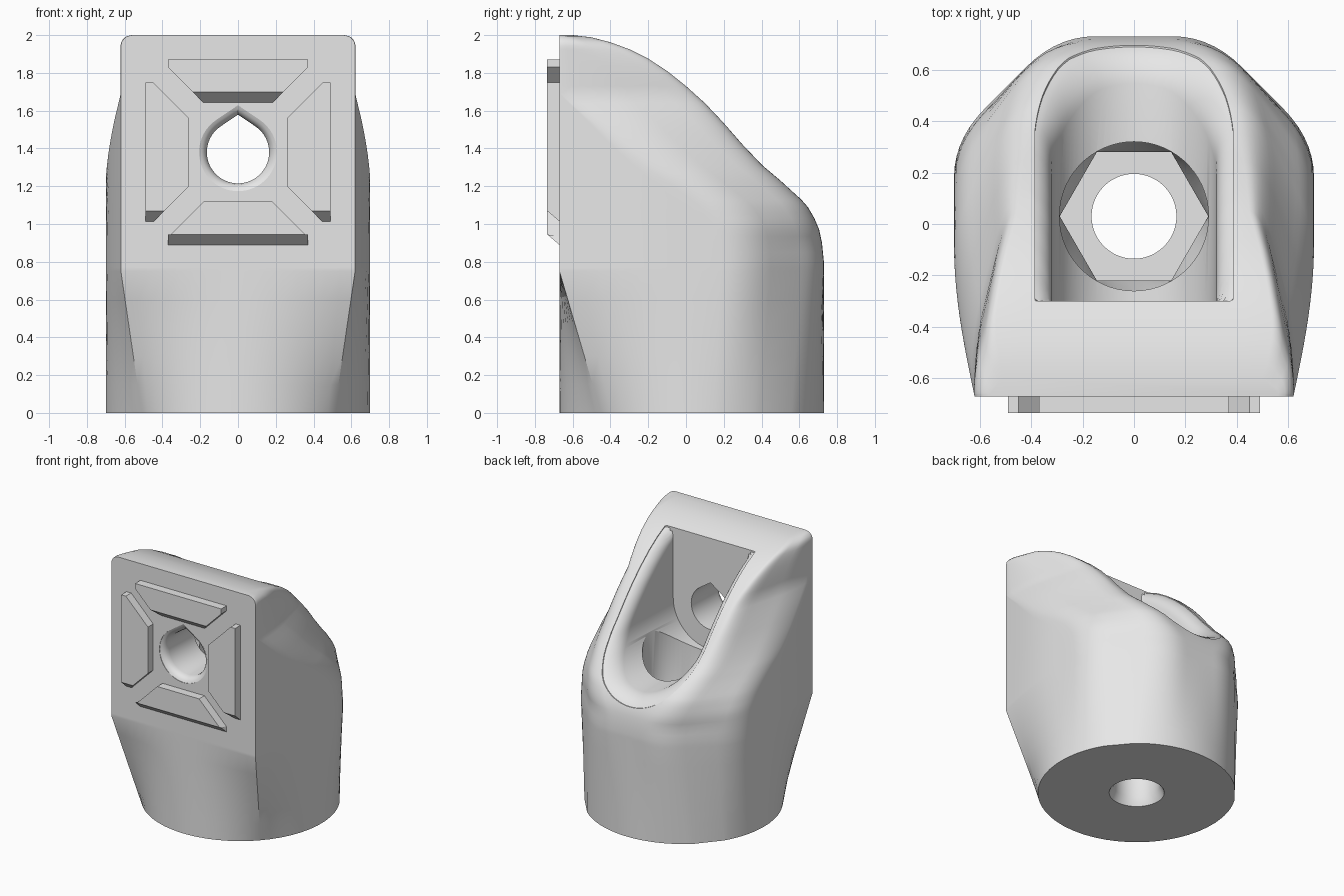
import bpy, bmesh
from math import sin, cos, pi, sqrt, radians, hypot
from mathutils import Vector

cube = bpy.data.objects.get("Cube")
if cube:
    bpy.data.objects.remove(cube, do_unlink=True)

grey = bpy.data.materials.new("plain_grey")
grey.use_nodes = True
grey.diffuse_color = (0.8, 0.8, 0.8, 1)
grey.node_tree.nodes["Principled BSDF"].inputs["Base Color"].default_value = (0.8, 0.8, 0.8, 1)

FRONT = -0.67
CY = 0.03          # axis of the vertical bolt
HOLE_Z = 1.38      # axis of the front bolt
TURN = [2 * pi * i / 60 for i in range(60)]

# back profile as (z, y)
PROFILE = [(0.8, .73), (0.9, .72), (0.97, .705), (1.03, .68), (1.09, .645), (1.13, .61),
           (1.23, .5), (1.31, .405), (1.42, .3), (1.54, .195), (1.64, .1), (1.73, 0),
           (1.81, -.1), (1.875, -.2), (1.925, -.3), (1.962, -.4), (1.988, -.5), (2.0, -.6)]


def lerp(a, b, t):
    return a + (b - a) * t


def table(z, pts):
    """Piecewise linear lookup."""
    if z <= pts[0][0]:
        return pts[0][1]
    for (z0, v0), (z1, v1) in zip(pts, pts[1:]):
        if z <= z1:
            return lerp(v0, v1, (z - z0) / (z1 - z0))
    return pts[-1][1]


def back_y(z):
    return table(z, PROFILE)


def loft(name, rings):
    """Skin a stack of closed rings and cap both ends."""
    bm = bmesh.new()
    vs = [[bm.verts.new(p) for p in ring] for ring in rings]
    n = len(vs[0])
    for a, b in zip(vs, vs[1:]):
        for i in range(n):
            j = (i + 1) % n
            bm.faces.new((a[i], a[j], b[j], b[i]))
    bm.faces.new(vs[0][::-1])
    bm.faces.new(vs[-1])
    bmesh.ops.remove_doubles(bm, verts=bm.verts[:], dist=1e-5)
    bmesh.ops.recalc_face_normals(bm, faces=bm.faces[:])
    mesh = bpy.data.meshes.new(name)
    bm.to_mesh(mesh)
    bm.free()
    mesh.materials.append(grey)
    obj = bpy.data.objects.new(name, mesh)
    bpy.context.collection.objects.link(obj)
    return obj


def quad_curve(a, b, c, n):
    return [a.lerp(b, i / n).lerp(b.lerp(c, i / n), i / n) for i in range(n + 1)]


# ---- body: horizontal sections, from a round foot to a squared block ----
def section(z):
    yb = back_y(z)
    fx = 0.62
    if z > 1.94:
        fx = 0.56 + sqrt(max(0, 0.06 ** 2 - (z - 1.94) ** 2))
    ys = max(-0.66, yb - 0.55 - 0.25 * max(0, z - 1))

    def side_x(y):
        return fx + 0.08 * sin(pi / 2 * min(1, (y - FRONT) / 0.6))

    w = side_x(ys)
    c = table(z, [(0.9, .4), (1.3, .22), (2.0, .05)])
    start, end = Vector((w, ys)), Vector((w - 1.375 * c, yb))
    v1, v2 = Vector((w, lerp(yb, ys, 0.73))), Vector((w - c, yb))
    half = [Vector((fx * i / 8, FRONT)) for i in range(8)]
    for i in range(8):
        y = lerp(FRONT, ys, i / 8)
        half.append(Vector((side_x(y), y)))
    half += quad_curve(start, v1, v1.lerp(v2, 0.3), 7)
    half += quad_curve(v1.lerp(v2, 0.7), v2, end, 7)
    half += [end.lerp(Vector((0, yb)), i / 5) for i in range(1, 6)]
    return half + [Vector((-p.x, p.y)) for p in half[-2:0:-1]]


def foot_point(p):
    d = Vector((p.x * 1.2, p.y - CY)).normalized() * 0.7
    return Vector((d.x, d.y + CY))


rings = []
block = section(0.75)
for k in range(6):
    rings.append([(*foot_point(p).lerp(p, k / 5), 0.15 * k) for p in block])
heights = [0.77]
for (z0, _), (z1, _) in zip(PROFILE, PROFILE[1:]):
    heights += [z0, (z0 + z1) / 2]
for z in heights + [2.0]:
    rings.append([(p.x, p.y, z) for p in section(z)])
body = loft("body", rings)

# ---- pocket cutter: U-shaped channel with a rounded rim ----
R = 0.32
FILLET = 0.1


def u_ring(offset, depth=None, fixed=None):
    r = R + offset
    pts = [(r, 2.2 - 0.82 * i / 40) for i in range(40)]
    pts += [(r * cos(a), HOLE_Z - r * sin(a)) for a in [pi * i / 40 for i in range(41)]]
    pts += [(-r, 2.2 - 0.82 * i / 40) for i in range(39, -1, -1)]
    ring = []
    for x, z in pts:
        y = fixed
        if fixed is None:
            slope = (back_y(z + 0.04) - back_y(z - 0.04)) / 0.08
            y = max(-0.3, back_y(z) - depth * hypot(1, slope))
        ring.append((x, y, z))
    return ring


def round_over(depth, r):
    return r - sqrt(max(0, r * r - (r - depth) ** 2))


steps = [FILLET * f for f in (1, .8, .62, .46, .32, .2, .12, .06)]
rings = [u_ring(0, fixed=-0.3)]
rings += [u_ring(round_over(d, FILLET), depth=d) for d in steps]
rings.append(u_ring(round_over(steps[-1], FILLET), fixed=1.2))
pocket = loft("pocket_cutter", rings)


# ---- vertical bolt cutter: chamfered hole, hex seat, round counterbore ----
def circle(r):
    return lambda a: r


def hexagon(a):
    return 0.25 / cos(a % (pi / 3) - pi / 6)


stack = [(-0.05, circle(.195)), (0, circle(.195)), (0.06, circle(.165)), (0.35, circle(.165)),
         (0.35, hexagon), (0.72, hexagon), (0.8, circle(.29)), (1.3, circle(.29))]
bolt = loft("bolt_cutter", [[(f(a) * cos(a), CY + f(a) * sin(a), z) for a in TURN]
                            for z, f in stack])


# ---- front hole cutter: teardrop with a rounded mouth ----
def teardrop(r, y):
    ring, tip = [], radians(34)
    for a in TURN:
        off = abs(a - pi / 2)
        d = r / cos(tip - off) if off < tip else r
        ring.append((d * cos(a), y, HOLE_Z + d * sin(a)))
    return ring


depths = [0.003, 0.01, 0.02, 0.035, 0.06]
rings = [teardrop(0.165 + round_over(depths[0], 0.06), FRONT - 0.1)]
rings += [teardrop(0.165 + round_over(d, 0.06), FRONT + d) for d in depths]
rings.append(teardrop(0.165, -0.2))
front_hole = loft("front_hole_cutter", rings)

# cut the body
bpy.context.view_layer.objects.active = body
for cutter in (pocket, bolt, front_hole):
    cutter.hide_render = True
    mod = body.modifiers.new(cutter.name, "BOOLEAN")
    mod.operation = "DIFFERENCE"
    mod.solver = "EXACT"
    mod.object = cutter
    bpy.ops.object.modifier_apply(modifier=mod.name)
    bpy.data.objects.remove(cutter, do_unlink=True)

bpy.ops.object.select_all(action="DESELECT")
body.select_set(True)
bpy.ops.object.shade_smooth_by_angle(angle=radians(30))


# ---- locating ribs on the front, lower edges sloped ----
def rib(name, base, face):
    loft(name, [[(x, FRONT + 0.005, z) for x, z in base],
                [(x, FRONT - 0.065, z) for x, z in face]])


def mirrored(half):
    return half + [(-x, z) for x, z in reversed(half)]


rib("top_rib", mirrored([(.37, 1.87), (.37, 1.83), (.18, 1.64)]),
    mirrored([(.37, 1.87), (.37, 1.83), (.24, 1.70)]))
rib("bottom_rib", mirrored([(.37, .885), (.37, .93), (.18, 1.12)]),
    mirrored([(.37, .945), (.355, .945), (.18, 1.12)]))
upper = [(.49, 1.75), (.45, 1.75), (.26, 1.56), (.26, 1.2)]
for name, s in (("left_rib", 1), ("right_rib", -1)):
    rib(name, [(s * x, z) for x, z in upper + [(.45, 1.01), (.49, 1.01)]],
        [(s * x, z) for x, z in upper + [(.39, 1.07), (.49, 1.07)]])
